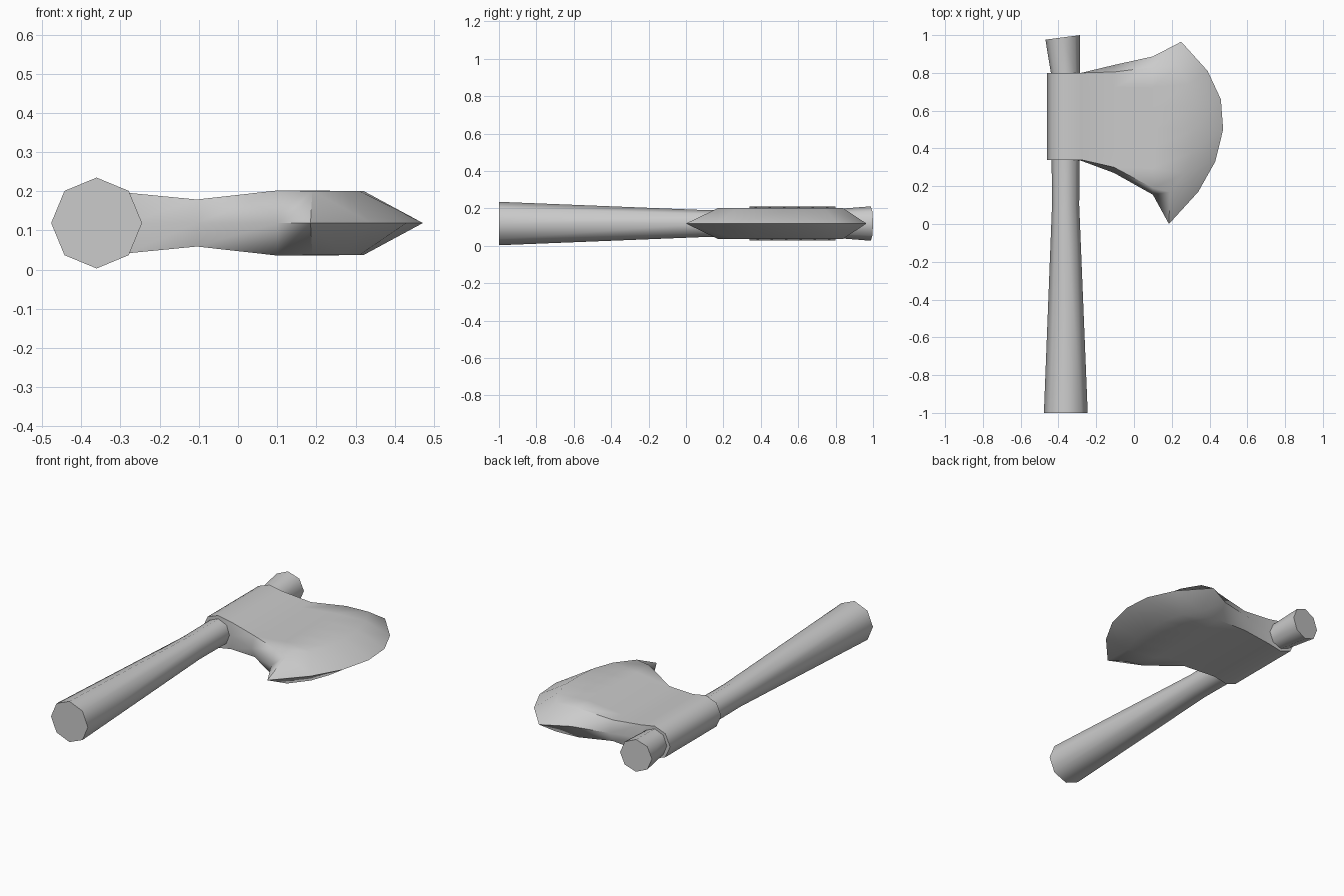
import bpy
import bmesh
import math

cube = bpy.data.objects.get("Cube")
if cube:
    bpy.data.objects.remove(cube, do_unlink=True)

MID = 0.119  # height of the symmetry plane

grey = bpy.data.materials.new("plain_grey")
grey.use_nodes = True
colour = (0.6, 0.6, 0.6, 1)
grey.diffuse_color = colour
grey.node_tree.nodes["Principled BSDF"].inputs["Base Color"].default_value = colour


def skin(name, loops, angle):
    """Bridge equal-length closed loops, cap both ends and shade."""
    bm = bmesh.new()
    rings = [[bm.verts.new(p) for p in loop] for loop in loops]
    n = len(rings[0])
    for a, b in zip(rings, rings[1:]):
        for i in range(n):
            j = (i + 1) % n
            bm.faces.new((a[i], a[j], b[j], b[i]))
    bm.faces.new(rings[0])
    bm.faces.new(rings[-1])
    bmesh.ops.remove_doubles(bm, verts=bm.verts, dist=0.0005)
    bmesh.ops.recalc_face_normals(bm, faces=bm.faces)
    mesh = bpy.data.meshes.new(name)
    bm.to_mesh(mesh)
    bm.free()
    mesh.materials.append(grey)
    obj = bpy.data.objects.new(name, mesh)
    bpy.context.collection.objects.link(obj)
    bpy.ops.object.select_all(action='DESELECT')
    obj.select_set(True)
    bpy.context.view_layer.objects.active = obj
    bpy.ops.object.shade_smooth_by_angle(angle=math.radians(angle))
    return obj


# Handle: tapered octagon with a slanted, flared far end
def octagon(y, x, r, slant=0):
    pts = []
    for k in range(8):
        a = k * math.pi / 4
        pts.append((x + r * math.cos(a), y + slant * math.cos(a), MID + r * math.sin(a)))
    return pts


skin("handle", [octagon(-1, -0.361, 0.116), octagon(0.1, -0.362, 0.072),
                octagon(0.8, -0.363, 0.077), octagon(0.988, -0.377, 0.092, 0.012)], 60)

# Axe head: one loop per column, from the sleeve round the handle to the cutting edge
ROWS = 7


def column_loop(points, half, near, far):
    top = [(x, y, MID + half) for x, y in points]
    bottom = [(x, y, MID - half) for x, y in reversed(points)]
    return [(*near, MID)] + top + [(*far, MID)] + bottom


def straight(x, half, y0, y1, ridge0, ridge1):
    points = [(x, y0 + (y1 - y0) * i / (ROWS - 1)) for i in range(ROWS)]
    return column_loop(points, half, (x, ridge0), (x, ridge1))


loops = [straight(x, h, 0.34, 0.8, 0.34, 0.8)
         for x, h in ((-0.46, 0), (-0.43, 0.067), (-0.363, 0.092))]
loops += [straight(-0.28, 0.077, 0.34, 0.8, 0.335, 0.8),
          straight(-0.105, 0.06, 0.3, 0.805, 0.27, 0.842),
          straight(0.1, 0.083, 0.19, 0.83, 0.155, 0.887)]

shoulder = [(0.19, 0.17), (0.27, 0.27), (0.31, 0.38), (0.32, 0.5),
            (0.32, 0.62), (0.29, 0.74), (0.23, 0.84)]
edge = [(0.185, 0), (0.34, 0.17), (0.43, 0.33), (0.472, 0.5),
        (0.46, 0.66), (0.39, 0.81), (0.25, 0.965)]
# The shoulder runs straight out to the two pointed tips of the edge
loops.append(column_loop(shoulder, 0.082, edge[0], edge[-1]))
loops.append(column_loop(edge, 0, edge[0], edge[-1]))


def drop_last_cap(obj):
    """Remove any zero-area face left on the cutting edge."""
    bm = bmesh.new()
    bm.from_mesh(obj.data)
    flat = [f for f in bm.faces if f.calc_area() < 1e-6]
    bmesh.ops.delete(bm, geom=flat, context='FACES')
    bm.to_mesh(obj.data)
    bm.free()


drop_last_cap(skin("axe_head", loops, 50))
